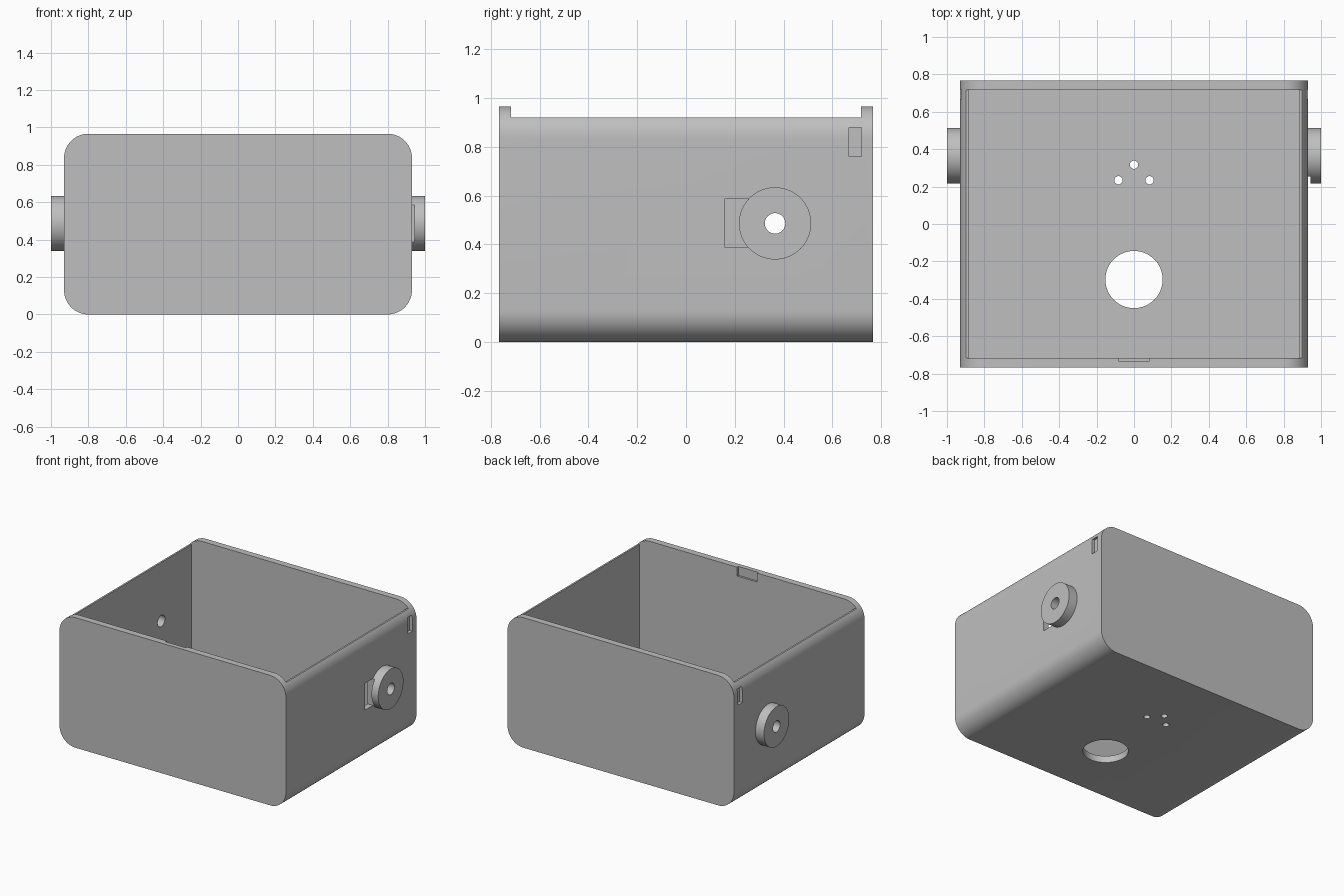
import bpy
import bmesh
import math
from mathutils import Matrix

old = bpy.data.objects.get("Cube")
if old:
    bpy.data.objects.remove(old, do_unlink=True)

HALF_X, HALF_Y, HEIGHT, RADIUS = 0.93, 0.766, 0.966, 0.13
IN_X, IN_Y, FLOOR, SIDE_TOP = 0.886, 0.717, 0.05, 0.92
BOSS_Y, BOSS_Z = 0.365, 0.486

grey = bpy.data.materials.new("plain grey")
grey.use_nodes = True
grey.diffuse_color = (0.52, 0.52, 0.52, 1)
grey.node_tree.nodes["Principled BSDF"].inputs["Base Color"].default_value = grey.diffuse_color


def add_object(name, bm):
    bmesh.ops.recalc_face_normals(bm, faces=bm.faces)
    mesh = bpy.data.meshes.new(name)
    bm.to_mesh(mesh)
    bm.free()
    mesh.materials.append(grey)
    obj = bpy.data.objects.new(name, mesh)
    bpy.context.collection.objects.link(obj)
    return obj


def box(name, x, y, z):
    """Box given as (low, high) pairs."""
    bm = bmesh.new()
    bmesh.ops.create_cube(bm, size=1)
    for v in bm.verts:
        v.co = [p[0] if c < 0 else p[1] for c, p in zip(v.co, (x, y, z))]
    return add_object(name, bm)


def cylinder(name, radius, length, centre, axis="Z", sides=64):
    bm = bmesh.new()
    turn = Matrix.Rotation(math.pi / 2, 4, "Y") if axis == "X" else Matrix()
    bmesh.ops.create_cone(bm, cap_ends=True, segments=sides, radius1=radius, radius2=radius,
                          depth=length, matrix=Matrix.Translation(centre) @ turn)
    return add_object(name, bm)


def cut(target, cutter, keep=False):
    """Subtract the cutter from the target and drop the cutter."""
    mod = target.modifiers.new("cut", "BOOLEAN")
    mod.operation, mod.solver, mod.object = "DIFFERENCE", "EXACT", cutter
    bpy.context.view_layer.update()
    depsgraph = bpy.context.evaluated_depsgraph_get()
    result = bpy.data.meshes.new_from_object(target.evaluated_get(depsgraph))
    target.modifiers.clear()
    target.data = result
    if not keep:
        bpy.data.objects.remove(cutter, do_unlink=True)


# Case: rounded rectangle extruded from front to back
bm = bmesh.new()
ring = []
for quarter, (sx, sz) in enumerate([(1, 1), (-1, 1), (-1, -1), (1, -1)]):
    for i in range(17):
        a = (quarter + i / 16) * math.pi / 2
        ring.append(bm.verts.new((sx * (HALF_X - RADIUS) + RADIUS * math.cos(a), -HALF_Y,
                                  HEIGHT / 2 + sz * (HEIGHT / 2 - RADIUS) + RADIUS * math.sin(a))))
front = bm.faces.new(ring)
back = bmesh.ops.extrude_face_region(bm, geom=[front], use_keep_orig=True)["geom"]
bmesh.ops.translate(bm, vec=(0, 2 * HALF_Y, 0),
                    verts=[g for g in back if isinstance(g, bmesh.types.BMVert)])
case = add_object("case", bm)

# Open top, lowered along the side walls, and the inner cavity
cut(case, box("top_cut", (-2, 2), (-IN_Y, IN_Y), (SIDE_TOP, 2)))
cut(case, box("cavity_cut", (-IN_X, IN_X), (-IN_Y, IN_Y), (FLOOR, 2)))

# Notch in the inner front rim
cut(case, box("notch_cut", (-0.083, 0.083), (-0.732, -0.6), (0.90, 2)))

# Floor holes: one large and three small
cut(case, cylinder("floor_hole_cut", 0.153, 0.4, (0, -0.297, 0)))
for x, y in [(0, 0.317), (-0.083, 0.234), (0.083, 0.234)]:
    cut(case, cylinder("small_hole_cut", 0.022, 0.4, (x, y, 0), sides=32))

# Round bosses with through holes, and blind pockets in both sides
bosses = {}
for side, s in (("left", 1), ("right", -1)):
    boss = cylinder(side + "_boss", 0.148, 0.075, (s * 0.9625, BOSS_Y, BOSS_Z), "X")
    hole = cylinder("axle_hole_cut", 0.042, 0.4, (s * 0.95, BOSS_Y, BOSS_Z), "X", 48)
    cut(boss, hole, keep=True)
    cut(case, hole)
    cut(case, box("pocket_cut", sorted((s * 0.905, s * 1.1)), (0.667, 0.72), (0.76, 0.878)))
    bosses[side] = boss

# Socket slot through the left wall and under the edge of its boss
slot = box("slot_cut", (0.8, 0.945), (0.16, 0.255), (0.387, 0.587))
cut(bosses["left"], slot, keep=True)
cut(case, slot)

# Smooth rounded surfaces, sharp edges
for obj in [case, *bosses.values()]:
    bpy.ops.object.select_all(action="DESELECT")
    obj.select_set(True)
    bpy.context.view_layer.objects.active = obj
    bpy.ops.object.shade_smooth_by_angle(angle=math.radians(30))
